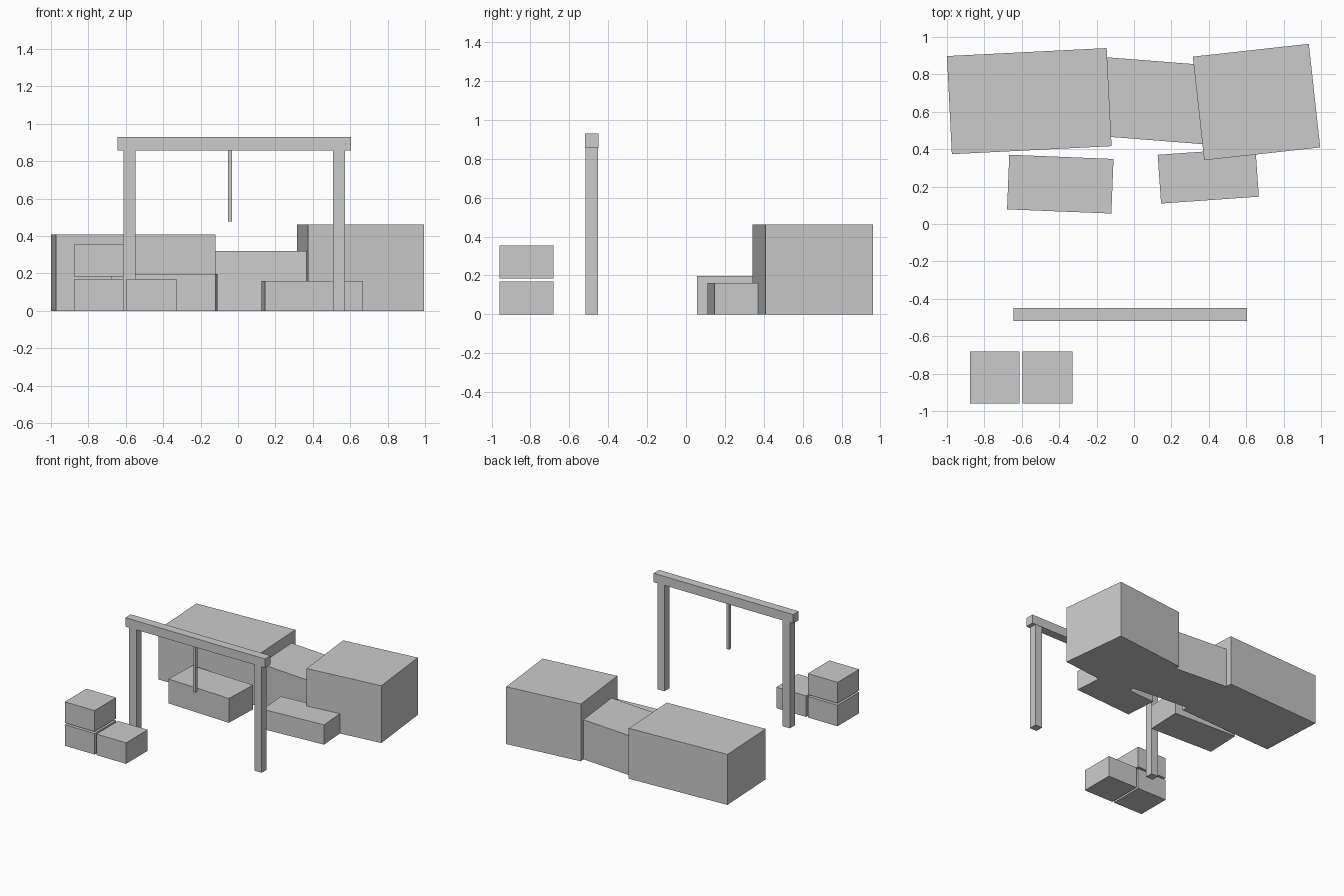
import bpy, bmesh
from mathutils import Matrix

if "Cube" in bpy.data.objects:
    bpy.data.objects.remove(bpy.data.objects["Cube"])


def box(name, centre, size, turn=0.0):
    """Box standing on centre.z, turned about z (radians)."""
    bm = bmesh.new()
    bmesh.ops.create_cube(bm, size=1)
    bmesh.ops.translate(bm, vec=(0, 0, 0.5), verts=bm.verts)
    bmesh.ops.scale(bm, vec=size, verts=bm.verts)
    mesh = bpy.data.meshes.new(name)
    bm.to_mesh(mesh)
    bm.free()
    ob = bpy.data.objects.new(name, mesh)
    ob.matrix_world = Matrix.Translation(centre) @ Matrix.Rotation(turn, 4, 'Z')
    bpy.context.collection.objects.link(ob)
    return ob


# Large blocks along the back
box("back_block_left", (-0.56, 0.657, 0), (0.855, 0.525, 0.408), 0.05)
box("back_block_middle", (0.10, 0.66, 0), (0.68, 0.423, 0.32), -0.078)
box("back_block_right", (0.655, 0.652, 0), (0.624, 0.557, 0.463), 0.11)

# Low blocks stepping down in front
box("low_block_left", (-0.394, 0.213, 0), (0.558, 0.292, 0.197), -0.04)
box("low_block_right", (0.397, 0.258, 0), (0.524, 0.261, 0.16), 0.07)

# Hoist frame: two posts, a cross beam and a hanging rope
GATE_X, GATE_Y = -0.02, -0.484
for side, label in ((-1, "left"), (1, "right")):
    box(f"post_{label}", (GATE_X + side * 0.561, GATE_Y, 0), (0.064, 0.064, 0.86))
box("cross_beam", (GATE_X, GATE_Y, 0.858), (1.25, 0.07, 0.072))
box("hanging_rope", (-0.043, GATE_Y, 0.478), (0.022, 0.022, 0.382))

# Crates: two on the ground, one stacked on the left
for name, x, z in (("crate_left", -0.745, 0), ("crate_right", -0.463, 0),
                   ("crate_top", -0.745, 0.185)):
    box(name, (x, -0.821, z), (0.266, 0.277, 0.17))
